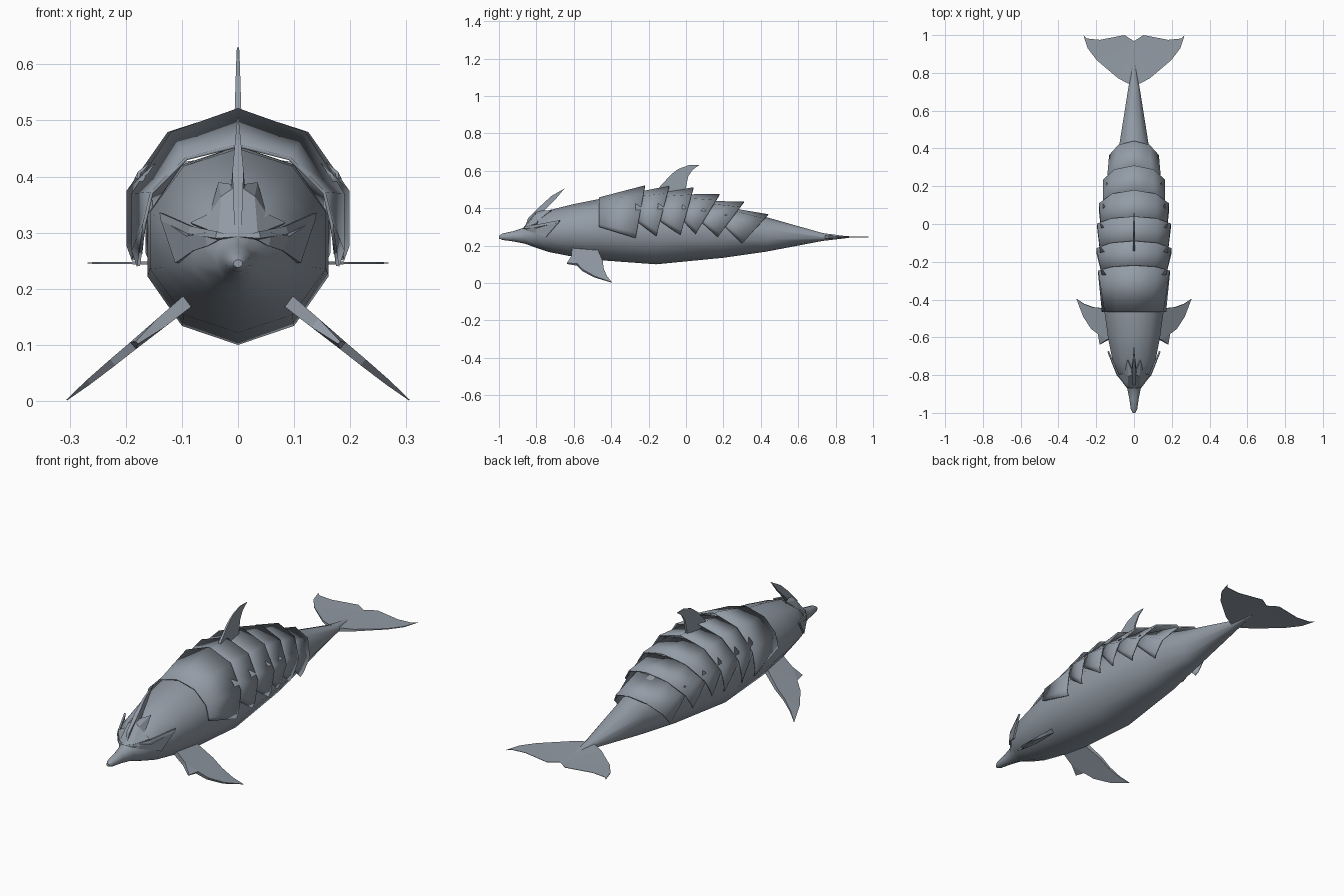
import bpy, bmesh, math
from mathutils import Vector

if "Cube" in bpy.data.objects:
    bpy.data.objects.remove(bpy.data.objects["Cube"])

grey = bpy.data.materials.new("slate_grey")
grey.diffuse_color = (0.29, 0.33, 0.38, 1)
grey.use_nodes = True
grey.node_tree.nodes["Principled BSDF"].inputs["Base Color"].default_value = grey.diffuse_color


def make(name, verts, faces, smooth=None, mirror=False, solid=0):
    """Mesh object from points and faces, with optional mirror, thickness and shading."""
    bm = bmesh.new()
    vs = [bm.verts.new(v) for v in verts]
    for f in faces:
        bm.faces.new([vs[i] for i in f])
    bmesh.ops.triangulate(bm, faces=[f for f in bm.faces if len(f.verts) > 4])
    bmesh.ops.recalc_face_normals(bm, faces=bm.faces)
    me = bpy.data.meshes.new(name)
    bm.to_mesh(me)
    bm.free()
    me.materials.append(grey)
    ob = bpy.data.objects.new(name, me)
    bpy.context.collection.objects.link(ob)
    if mirror:
        m = ob.modifiers.new("mirror", 'MIRROR')
        m.use_clip = True
    if solid:
        s = ob.modifiers.new("thickness", 'SOLIDIFY')
        s.thickness = solid
        s.offset = -1
    if smooth:
        bpy.ops.object.select_all(action='DESELECT')
        ob.select_set(True)
        bpy.context.view_layer.objects.active = ob
        bpy.ops.object.shade_smooth_by_angle(angle=math.radians(smooth))
    return ob


def blade(name, outline, normal, mirror=False):
    """Thin fin: outline of (point, half thickness), closed along its rim."""
    n = Vector(normal).normalized()
    k = len(outline)
    verts = [Vector(p) + n * t for p, t in outline] + [Vector(p) - n * t for p, t in outline]
    faces = [list(range(k)), list(range(2 * k - 1, k - 1, -1))]
    faces += [[i, (i + 1) % k, (i + 1) % k + k, i + k] for i in range(k)]
    return make(name, verts, faces, mirror=mirror)


def loft(rings, closed):
    """Join equal rings of points with quads."""
    n = len(rings[0])
    verts = [p for r in rings for p in r]
    faces = []
    for a in range(len(rings) - 1):
        for i in range(n if closed else n - 1):
            j = (i + 1) % n
            faces.append([a * n + i, a * n + j, (a + 1) * n + j, (a + 1) * n + i])
    return verts, faces


# body: y, half width, top, bottom
stations = [(-1.0, .008, .252, .238), (-.98, .018, .265, .230), (-.92, .027, .278, .222),
            (-.86, .040, .298, .210), (-.80, .085, .345, .188), (-.73, .118, .390, .165),
            (-.60, .145, .422, .140), (-.46, .165, .450, .122), (-.16, .170, .455, .100),
            (.20, .130, .420, .135), (.43, .080, .352, .168), (.73, .030, .267, .225),
            (.86, .006, .250, .240)]
SIDES = 10
rings = []
for y, w, top, bot in stations:
    c, h = (top + bot) / 2, (top - bot) / 2
    rings.append([(w * math.sin(2 * math.pi * i / SIDES), y,
                   c + h * math.cos(2 * math.pi * i / SIDES)) for i in range(SIDES)])
v, f = loft(rings, True)
last = len(v) - SIDES
f += [list(range(SIDES)), list(range(last, last + SIDES))]
make("body", v, f, smooth=45)

# overlapping back plates: rear top y, z, half width, lower tip y, z
plates = [(-.22, .522, .190, -.27, .240), (-.09, .520, .199, -.16, .250),
          (.04, .512, .195, -.03, .255), (.18, .476, .185, .05, .260),
          (.31, .436, .165, .17, .245), (.44, .368, .132, .30, .210)]
SPREAD = (0, .63, 1, 1, .95)
DROP = (0, .15, .54, .90, 1)


def rim(yt, zt, w, yl, zl, spread=SPREAD):
    return [(w * s, yt + (yl - yt) * d, zt + (zl - zt) * d) for s, d in zip(spread, DROP)]


for i, p in enumerate(plates):
    if i == 0:
        front = rim(-.465, .458, .170, -.465, .300, (0, .55, .92, 1, 1.01))
    else:
        q = plates[i - 1]
        front = rim(q[0] - .05, q[1] - .038, q[2] - .020, q[3], q[4] + .095)
    v, f = loft([front, rim(*p)], False)
    make(f"back_plate_{i + 1}", v, f, smooth=35, mirror=True, solid=.006)

# dorsal fin
blade("dorsal_fin", [((0, -.15, .490), .006), ((0, -.14, .515), .006), ((0, -.08, .580), .004),
                     ((0, -.04, .610), .003), ((0, .015, .630), .002), ((0, .070, .630), .001),
                     ((0, .035, .605), .002), ((0, .012, .570), .004), ((0, -.005, .490), .006)],
      (1, 0, 0))

# pectoral fins
fin = [(0, -.61, .012), (.22, -.612, .010), (.42, -.637, .003), (.45, -.582, .008), (.62, -.555, .007),
       (.82, -.490, .005), (1, -.395, .001), (.82, -.422, .003), (.60, -.440, .006),
       (.38, -.445, .008), (0, -.475, .012)]
blade("pectoral_fin", [((.09 + .215 * s, y, .178 - .176 * s), t) for s, y, t in fin],
      (.64, 0, .77), mirror=True)

# tail fluke
half = [(.035, .745, .008), (.085, .772, .005), (.197, .867, .002), (.245, .930, .002),
        (.268, 1.0, .001), (.250, .982, .001), (.180, .975, .001), (.050, 1.0, .001)]
pts = [(0, .735, .012)] + half + [(0, .968, .001)] + [(-x, y, t) for x, y, t in reversed(half)]
blade("tail_fluke", [((x, y, .246), t) for x, y, t in pts], (0, 0, 1))

# head crest: swept blade with a flared foot
blade("head_crest", [((0, -.865, .288), .004), ((0, -.845, .345), .008), ((0, -.78, .410), .010),
                     ((0, -.72, .465), .005), ((0, -.65, .505), .001), ((0, -.70, .445), .005),
                     ((0, -.76, .385), .012), ((0, -.80, .335), .016)], (1, 0, 0))
make("crest_foot", [(0, -.872, .293), (0, -.80, .385), (.030, -.805, .365), (.050, -.790, .335),
                    (.085, -.800, .318), (.035, -.862, .298), (.035, -.72, .390)],
     [(0, 5, 2, 1), (5, 4, 3, 2), (1, 2, 6), (2, 3, 6)], mirror=True, solid=.006)

# brow guards: upper brow and ridged cheek either side of the head
make("brow_guard", [(0, -.872, .293), (.038, -.862, .302), (.085, -.805, .312), (.140, -.675, .336),
                    (.138, -.685, .322), (.090, -.800, .298), (.040, -.866, .290)],
     [(0, 1, 6), (1, 2, 5, 6), (2, 3, 4, 5)], mirror=True, solid=.008)
make("cheek_guard", [(.030, -.860, .290), (.060, -.838, .300), (.092, -.800, .294), (.139, -.680, .326),
                     (.112, -.750, .246), (.080, -.805, .268), (.055, -.840, .276)],
     [(0, 1, 6), (1, 2, 5, 6), (2, 3, 4, 5)], mirror=True, solid=.008)
